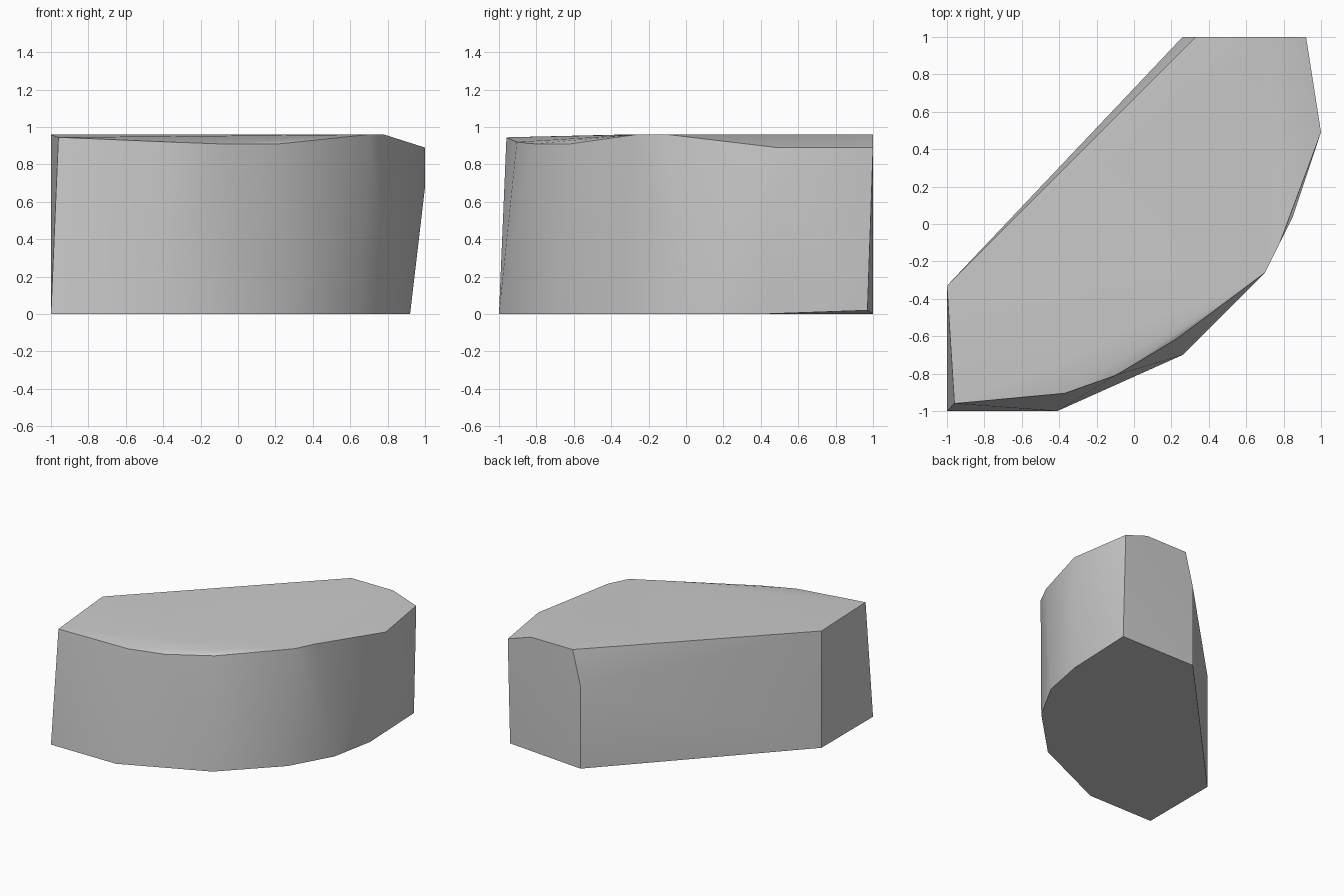
import bpy
import bmesh
import math

cube = bpy.data.objects.get("Cube")
if cube:
    bpy.data.objects.remove(cube, do_unlink=True)

# Stone material
stone = bpy.data.materials.new("stone_grey")
stone.use_nodes = True
color = (0.6, 0.6, 0.6, 1)
stone.diffuse_color = color
stone.node_tree.nodes["Principled BSDF"].inputs["Base Color"].default_value = color

# Footprint of the stone, going round from the front right corner
base = [(-1, -1, 0), (-.41, -1, 0), (.26, -.7, 0), (.66, -.3, 0), (.85, .04, 0),
        (.92, .4, 0), (.92, .97, .02), (.26, 1, 0), (-1, -.33, 0)]
# Upper rim, dipping along the front and at the back left corner
rim = [(-.96, -.96, .945), (-.37, -.905, .92), (-.1, -.81, .91), (.22, -.62, .91),
       (.7, -.26, .96), (.78, -.1, .96), (1, .49, .89), (.92, 1, .89),
       (.71, 1, .96), (.33, 1, .96), (-1, -.33, .96)]
# Bends partway up the side and back corners
bends = [(1, .49, .68), (.26, 1, .68)]

# The stone is the convex shell around these corners
bm = bmesh.new()
for corner in base + rim + bends:
    bm.verts.new(corner)
bmesh.ops.convex_hull(bm, input=bm.verts[:])
bmesh.ops.dissolve_limit(bm, angle_limit=math.radians(0.5),
                         verts=bm.verts[:], edges=bm.edges[:])
bmesh.ops.recalc_face_normals(bm, faces=bm.faces[:])
mesh = bpy.data.meshes.new("stone_block")
bm.to_mesh(mesh)
bm.free()
mesh.materials.append(stone)

block = bpy.data.objects.new("stone_block", mesh)
bpy.context.collection.objects.link(block)
bpy.ops.object.select_all(action="DESELECT")
block.select_set(True)
bpy.context.view_layer.objects.active = block
bpy.ops.object.shade_smooth_by_angle(angle=math.radians(30))
